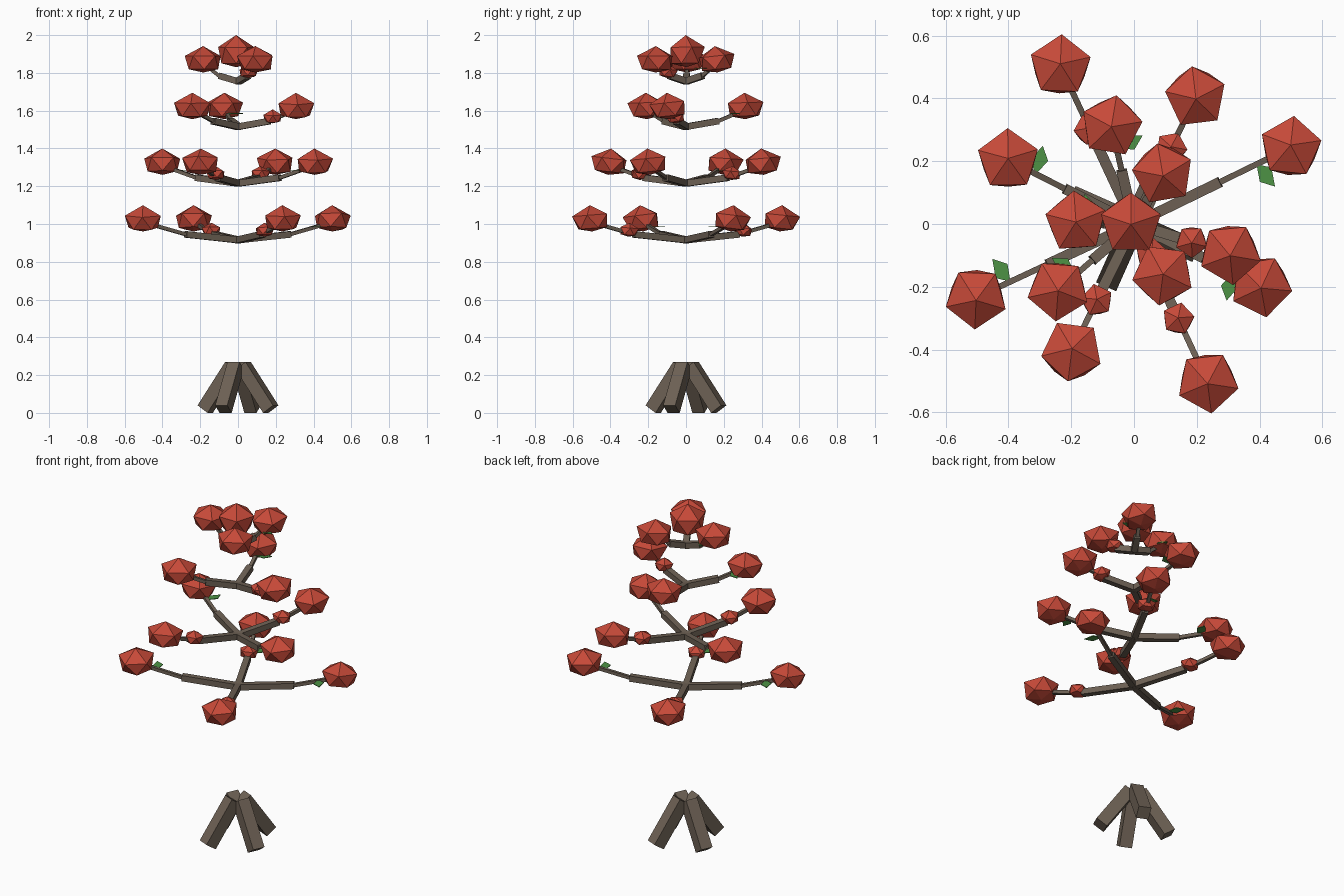
import bpy, bmesh, random
from math import cos, sin, radians, pi
from mathutils import Vector, Matrix

random.seed(4)
cube = bpy.data.objects.get("Cube")
if cube:
    bpy.data.objects.remove(cube)


def material(name, rgb):
    m = bpy.data.materials.new(name)
    m.use_nodes = True
    m.diffuse_color = (*rgb, 1)
    m.node_tree.nodes["Principled BSDF"].inputs["Base Color"].default_value = (*rgb, 1)
    return m


BARK = material("bark_brown", (0.155, 0.12, 0.09))
RED = material("blossom_red", (0.57, 0.067, 0.04))
GREEN = material("leaf_green", (0.075, 0.29, 0.06))


def finish(name, bm, mat):
    bmesh.ops.recalc_face_normals(bm, faces=bm.faces)
    mesh = bpy.data.meshes.new(name)
    bm.to_mesh(mesh)
    bm.free()
    mesh.materials.append(mat)
    obj = bpy.data.objects.new(name, mesh)
    bpy.context.collection.objects.link(obj)
    return obj


def beam(name, start, end, width):
    """Square bar between two points, kept level across."""
    axis = (end - start).normalized()
    side = axis.cross(Vector((0, 0, 1))).normalized()
    up = side.cross(axis)
    frame = Matrix((side, up, axis)).transposed().to_4x4()
    bm = bmesh.new()
    bmesh.ops.create_cube(bm, size=1)
    bm.transform(Matrix.Translation((start + end) / 2) @ frame
                 @ Matrix.Diagonal((width, width, (end - start).length, 1)))
    finish(name, bm, BARK)


def blossom(name, center, radius, height, turn):
    """Faceted bloom: pointed top, wide upper ring, smaller flat base."""
    bm = bmesh.new()
    top = bm.verts.new((0, 0, height))
    bottom = bm.verts.new((0, 0, -height))
    upper, lower = [], []
    for i in range(5):
        a = 2 * pi * i / 5
        b = a + pi / 5
        upper.append(bm.verts.new((radius * cos(a), radius * sin(a), height * 0.25)))
        lower.append(bm.verts.new((radius * 0.82 * cos(b), radius * 0.82 * sin(b), -height * 0.75)))
    for i in range(5):
        j = (i + 1) % 5
        bm.faces.new((top, upper[i], upper[j]))
        bm.faces.new((upper[i], lower[i], upper[j]))
        bm.faces.new((lower[i], lower[j], upper[j]))
        bm.faces.new((bottom, lower[j], lower[i]))
    tilt = Matrix.Rotation(random.uniform(-0.15, 0.15), 4, 'X')
    bm.transform(Matrix.Translation(center) @ tilt @ Matrix.Rotation(turn, 4, 'Z'))
    finish(name, bm, RED)


def leaf(name, center, out, side):
    """Thin slanted diamond pointing away from the twig."""
    up = Vector((0, 0, 0.002))
    outline = [-side * 0.045 - out * 0.01, out * 0.028 - side * 0.015,
               side * 0.045 + out * 0.012, -out * 0.025 + side * 0.01]
    bm = bmesh.new()
    low = [bm.verts.new(center + p - up) for p in outline]
    high = [bm.verts.new(center + p + up) for p in outline]
    bm.faces.new(low)
    bm.faces.new(high)
    for i in range(4):
        j = (i + 1) % 4
        bm.faces.new((low[i], low[j], high[j], high[i]))
    finish(name, bm, GREEN)


# Splayed root legs
for i in range(4):
    a = radians(66 + 90 * i)
    d = Vector((cos(a), sin(a), 0))
    beam(f"root_leg_{i + 1}", d * 0.19 + Vector((0, 0, 0.02)),
         d * 0.03 + Vector((0, 0, 0.25)), 0.07)

# Branch tiers: base height, bloom height, reach, branch angles
tiers = [
    (0.915, 1.03, 0.555, (26, 115, 205, 295)),
    (1.215, 1.33, 0.45, (153, 244, 334, 64)),
    (1.515, 1.625, 0.32, (221, 343, 103)),
    (1.755, 1.872, 0.185, (178, 300, 60)),
]
for t, (base, bloom_z, reach, angles) in enumerate(tiers, 1):
    for i, deg in enumerate(angles):
        a = radians(deg)
        out = Vector((cos(a), sin(a), 0))
        side = Vector((sin(a), -cos(a), 0))
        tag = f"{t}_{i + 1}"
        elbow = out * reach * 0.55 + Vector((0, 0, base + 0.03))
        tip = out * reach + Vector((0, 0, bloom_z - 0.02))
        beam("branch_" + tag, Vector((0, 0, base)), elbow, 0.034)
        beam("twig_" + tag, elbow, tip, 0.019)
        blossom("blossom_" + tag, out * reach + Vector((0, 0, bloom_z)),
                0.1, 0.07, radians(18) + random.uniform(-0.2, 0.2) + (pi if sin(a) < 0 else 0))
        # Leaves and small buds alternate around each tier
        if i % 2 == 0:
            leaf("leaf_" + tag, out * reach * 0.8 + side * 0.045
                 + Vector((0, 0, base + 0.07)), out, side)
        else:
            blossom("bud_" + tag, out * reach * 0.6 + Vector((0, 0, base + 0.055)),
                    0.052, 0.037, a)

# Crown bloom
blossom("crown_blossom", Vector((-0.01, 0, 1.915)), 0.1, 0.085, radians(18))
